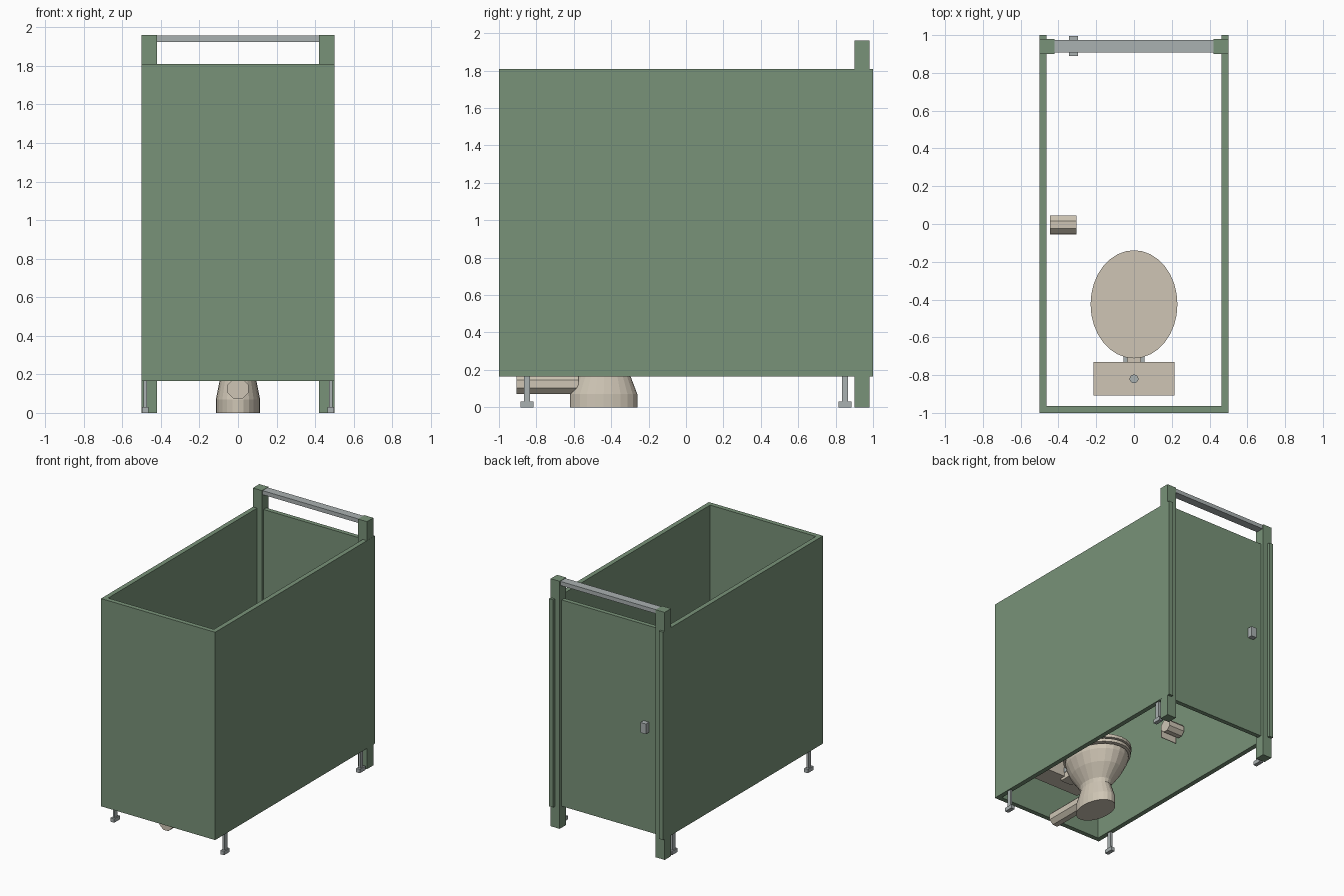
import bpy, bmesh, math
from mathutils import Matrix

if "Cube" in bpy.data.objects:
    bpy.data.objects.remove(bpy.data.objects["Cube"])


def material(name, rgb):
    m = bpy.data.materials.new(name)
    m.diffuse_color = (*rgb, 1)
    m.use_nodes = True
    m.node_tree.nodes["Principled BSDF"].inputs["Base Color"].default_value = m.diffuse_color
    return m


GREEN = material("stall green", (0.19, 0.29, 0.19))
STEEL = material("steel grey", (0.40, 0.44, 0.44))
CREAM = material("ceramic cream", (0.62, 0.56, 0.46))


def finish(name, bm, mat):
    bmesh.ops.recalc_face_normals(bm, faces=bm.faces)
    me = bpy.data.meshes.new(name)
    bm.to_mesh(me)
    bm.free()
    me.materials.append(mat)
    ob = bpy.data.objects.new(name, me)
    bpy.context.collection.objects.link(ob)
    return ob


def box(name, x, y, z, mat):
    bm = bmesh.new()
    bmesh.ops.create_cube(bm, size=1)
    for v in bm.verts:
        for i, (lo, hi) in enumerate((x, y, z)):
            v.co[i] = lo if v.co[i] < 0 else hi
    return finish(name, bm, mat)


def loft(name, rings, mat, n=24):
    """Stack of ellipses: (centre y, x radius, y radius, z)."""
    bm = bmesh.new()
    loops = []
    for cy, rx, ry, z in rings:
        loops.append([bm.verts.new((rx * math.cos(2 * math.pi * i / n),
                                    cy + ry * math.sin(2 * math.pi * i / n), z))
                      for i in range(n)])
    for a, b in zip(loops, loops[1:]):
        for i in range(n):
            j = (i + 1) % n
            bm.faces.new((a[i], a[j], b[j], b[i]))
    bm.faces.new(loops[0])
    bm.faces.new(loops[-1])
    return finish(name, bm, mat)


def rod(name, centre, radius, length, axis, mat, n=8):
    bm = bmesh.new()
    bmesh.ops.create_cone(bm, cap_ends=True, segments=n, radius1=radius,
                          radius2=radius, depth=length,
                          matrix=Matrix.Rotation(math.pi / n, 4, 'Z'))
    if axis != 'Z':
        rot = Matrix.Rotation(math.pi / 2, 4, 'Y' if axis == 'X' else 'X')
        bmesh.ops.transform(bm, matrix=rot, verts=bm.verts)
    bmesh.ops.translate(bm, vec=centre, verts=bm.verts)
    return finish(name, bm, mat)


def sided(lo, hi, s):
    return tuple(sorted((lo * s, hi * s)))


# Stall walls and door
box("back_panel", (-0.465, 0.465), (-1, -0.963), (0.165, 1.81), GREEN)
box("door", (-0.42, 0.42), (0.92, 0.955), (0.17, 1.803), GREEN)
for s, side in ((-1, "left"), (1, "right")):
    box(side + "_panel", sided(0.463, 0.5, s), (-1, 1), (0.165, 1.81), GREEN)
    box(side + "_post", sided(0.42, 0.4995, s), (0.9, 0.98), (0, 1.96), GREEN)
    # Metal feet under the side panels
    for y, end in ((-0.85, "front"), (0.85, "rear")):
        box(f"{side}_{end}_leg", sided(0.473, 0.49, s), (y - 0.017, y + 0.017),
            (0.02, 0.17), STEEL)
        box(f"{side}_{end}_foot", sided(0.465, 0.497, s), (y - 0.035, y + 0.035),
            (0, 0.03), STEEL)

# Top rail and door latch
box("top_rail", (-0.42, 0.42), (0.908, 0.973), (1.925, 1.957), STEEL)
box("latch", (-0.345, -0.297), (0.89, 0.995), (0.96, 1.04), STEEL)

# Toilet bowl with closed seat and lid
loft("bowl", [(-0.44, 0.115, 0.18, 0), (-0.44, 0.115, 0.18, 0.07),
              (-0.437, 0.094, 0.137, 0.175), (-0.437, 0.10, 0.145, 0.205),
              (-0.43, 0.165, 0.22, 0.30), (-0.425, 0.205, 0.26, 0.385),
              (-0.425, 0.21, 0.265, 0.42)], CREAM)
loft("seat_gap", [(-0.425, 0.195, 0.25, 0.41), (-0.425, 0.195, 0.25, 0.48)], CREAM)
loft("seat", [(-0.425, 0.225, 0.28, 0.43), (-0.425, 0.225, 0.28, 0.455)], CREAM, 32)
loft("lid", [(-0.425, 0.23, 0.286, 0.465), (-0.425, 0.23, 0.286, 0.49)], CREAM, 32)
box("tank_bracket", (-0.05, 0.05), (-0.78, -0.62), (0.38, 0.43), CREAM)
for s, side in ((-1, "left"), (1, "right")):
    box(side + "_hinge", sided(0.035, 0.055, s), (-0.74, -0.69), (0.43, 0.47), STEEL)

# Tank, flush button and drain pipe
box("tank", (-0.205, 0.205), (-0.9, -0.737), (0.40, 0.80), CREAM)
box("tank_lid", (-0.215, 0.215), (-0.907, -0.73), (0.80, 0.84), CREAM)
rod("flush_button", (0, -0.82, 0.845), 0.023, 0.025, 'Z', STEEL, 16)
rod("drain_pipe", (0, -0.74, 0.125), 0.058, 0.33, 'Y', CREAM)

# Paper roll with a hanging sheet
rod("paper_roll", (-0.375, -0.003, 0.64), 0.052, 0.14, 'X', CREAM)
box("paper_sheet", (-0.445, -0.305), (-0.055, -0.049), (0.56, 0.65), CREAM)
